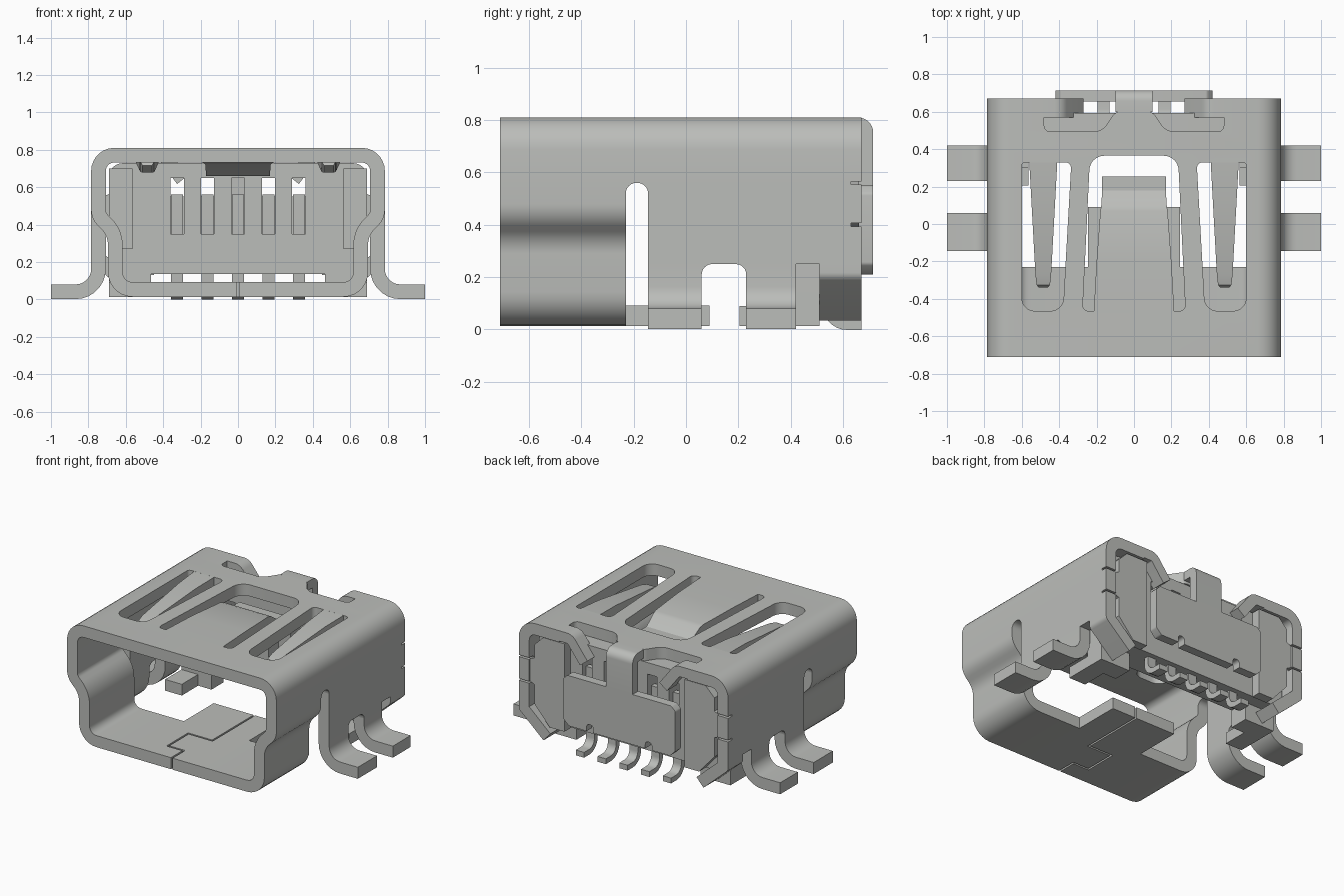
import bpy, bmesh, math
from mathutils import Vector

if "Cube" in bpy.data.objects:
    bpy.data.objects.remove(bpy.data.objects["Cube"], do_unlink=True)

metal = bpy.data.materials.new("brushed grey")
metal.use_nodes = True
GREY = (0.50, 0.51, 0.49, 1)
metal.diffuse_color = GREY
metal.node_tree.nodes["Principled BSDF"].inputs["Base Color"].default_value = GREY
T = 0.078          # sheet thickness


def fillet(pts, r, closed=False, seg=7):
    """Round the corners of a 2D path; r is one radius or one per point."""
    n, out = len(pts), []
    P = [Vector(p) for p in pts]
    for i, p in enumerate(P):
        ri = r[i] if isinstance(r, (list, tuple)) else r
        if ri == 0 or (not closed and i in (0, n - 1)):
            out.append(p)
            continue
        a, b = (P[i - 1] - p), (P[(i + 1) % n] - p)
        half = a.angle(b) / 2
        d = min(ri / math.tan(half), a.length * 0.49, b.length * 0.49)
        rr = d * math.tan(half)
        a.normalize(); b.normalize()
        c = p + (a + b).normalized() * (rr / math.sin(half))
        s, e = p + a * d - c, p + b * d - c
        for k in range(seg + 1):
            out.append(c + s.slerp(e, k / seg).normalized() * rr if 0 < k < seg
                       else c + (s if k == 0 else e))
    return out


def new_object(name, bm):
    me = bpy.data.meshes.new(name)
    bm.to_mesh(me)
    bm.free()
    ob = bpy.data.objects.new(name, me)
    bpy.context.collection.objects.link(ob)
    return ob


def finish(ob, thick=0, mirror=False, cutters=()):
    """Apply mirror, thickness and cuts, then shade and colour."""
    if mirror:
        m = ob.modifiers.new("mirror", 'MIRROR')
        m.merge_threshold = 0.0005
    if thick:
        m = ob.modifiers.new("thickness", 'SOLIDIFY')
        m.thickness, m.offset, m.use_even_offset = thick, -1, True
    for c in cutters:
        m = ob.modifiers.new("cut", 'BOOLEAN')
        m.operation, m.object, m.solver = 'DIFFERENCE', c, 'EXACT'
    dg = bpy.context.evaluated_depsgraph_get()
    me = bpy.data.meshes.new_from_object(ob.evaluated_get(dg))
    ob.modifiers.clear()
    ob.data = me
    me.materials.clear()
    me.materials.append(metal)
    for c in cutters:
        bpy.data.objects.remove(c, do_unlink=True)
    bpy.ops.object.select_all(action='DESELECT')
    ob.select_set(True)
    bpy.context.view_layer.objects.active = ob
    bpy.ops.object.shade_smooth_by_angle(angle=math.radians(32))
    return ob


def prism(name, pts, lo, hi, axis='z'):
    """Extrude a closed 2D outline along z (outline x,y) or y (outline x,z)."""
    bm = bmesh.new()
    put = (lambda p, h: (p[0], p[1], h)) if axis == 'z' else (lambda p, h: (p[0], h, p[1]))
    f = bm.faces.new([bm.verts.new(put(p, lo)) for p in pts])
    ext = bmesh.ops.extrude_face_region(bm, geom=[f])
    move = (0, 0, hi - lo) if axis == 'z' else (0, hi - lo, 0)
    bmesh.ops.translate(bm, vec=move, verts=[v for v in ext["geom"] if isinstance(v, bmesh.types.BMVert)])
    bmesh.ops.recalc_face_normals(bm, faces=bm.faces)
    return new_object(name, bm)


def rect(x0, x1, z0, z1):
    return [(x0, z0), (x1, z0), (x1, z1), (x0, z1)]


def block(name, x, y, z, **kw):
    return finish(prism(name, rect(*x, *z), *y, axis='y'), **kw)


def strips(bm, path, ys):
    """Sweep an x,z path through the given y stations."""
    rows = [[bm.verts.new((p[0], y, p[1])) for p in path] for y in ys]
    for a, b in zip(rows, rows[1:]):
        for i in range(len(path) - 1):
            bm.faces.new((a[i], a[i + 1], b[i + 1], b[i]))


def ribbon(name, pts, thick, cx=0, mirror=False):
    """Bent strip from (y, z, half width) points."""
    bm = bmesh.new()
    rows = [[bm.verts.new((cx + s * w, y, z)) for s in (-1, 1)] for y, z, w in pts]
    for a, b in zip(rows, rows[1:]):
        bm.faces.new((a[0], a[1], b[1], b[0]))
    return finish(new_object(name, bm), thick, mirror)


# Folded shell: half the surface, mirrored and thickened
W, TOP, FLOOR = 0.785, 0.81, 0.014
rear = [-0.145, 0.06, 0.23, 0.42, 0.51, 0.67]
bm = bmesh.new()
strips(bm, fillet([(0, TOP), (W, TOP), (W, 0.56)], 0.145), [-0.71, -0.23] + rear)
strips(bm, fillet([(W, 0.56), (W, 0.43), (0.695, 0.34), (0.695, FLOOR), (0.245, FLOOR), (0, FLOOR)],
                  [0, 0.12, 0.12, 0.13, 0, 0]), [-0.71, -0.23])
strips(bm, [(0.245, FLOOR), (0, FLOOR)], [-0.23, 0.09])
strips(bm, [(W, 0.56), (W, 0.25)], rear)
for y0, y1 in ((-0.145, 0.06), (0.23, 0.42)):
    strips(bm, fillet([(W, 0.25), (W, 0.08), (1.0, 0.08)], 0.09), [y0, y1])
strips(bm, fillet([(W, 0.25), (W, 0.20), (0.60, 0.035)], 0.04), [0.51, 0.67])
bmesh.ops.remove_doubles(bm, verts=bm.verts, dist=0.0003)
shell = new_object("shell", bm)

# Openings in the roof, seam in the floor
cuts = [prism("latch_opening", fillet([(-0.275, -0.465), (0.275, -0.465), (0.235, 0.365), (-0.235, 0.365)],
                                      [0.03, 0.03, 0.08, 0.08], True), 0.6, 1)]
for s in (-1, 1):
    side = fillet([(0.38, -0.465), (0.60, -0.465), (0.60, 0.33), (0.335, 0.33)], [0.07, 0.07, 0.02, 0.03], True)
    cuts.append(prism("spring_opening", [(s * p[0], p[1]) for p in side], 0.6, 1))
    back = fillet([(0, 0.60), (0.10, 0.60), (0.17, 0.495), (0.48, 0.495), (0.48, 0.8), (0, 0.8)],
                  [0, 0.05, 0.08, 0.03, 0, 0], True)
    cuts.append(prism("rear_opening", [(s * p[0], p[1]) for p in back], 0.6, 1))
    for z in (0.40, 0.56):
        cuts.append(prism("tab_slit", rect(s * 0.76 - 0.1, s * 0.76 + 0.1, z - 0.006, z + 0.006), 0.63, 0.8, 'y'))
g = 0.006
for x0, x1, y0, y1 in ((0, 0, -0.8, -0.58), (-0.12, 0, -0.58, -0.58), (-0.12, -0.12, -0.58, -0.36),
                       (-0.12, 0.06, -0.36, -0.36), (0.06, 0.06, -0.36, 0.2)):
    cuts.append(prism("seam", rect(x0 - g, x1 + g, y0 - g, y1 + g), -0.1, 0.2))
finish(shell, T, True, cuts)

# Rounded webs in the side slots and notches
for s in (-1, 1):
    for i, (y0, y1, z) in enumerate(((-0.23, -0.145, 0.56), (0.06, 0.23, 0.25))):
        for e, d in ((y0, 1), (y1, -1)):
            r = 0.04
            arc = [(e + d * r * (1 - math.cos(a)), z - r + r * math.sin(a))
                   for a in [k * math.pi / 12 for k in range(7)]]
            bm = bmesh.new()
            f = bm.faces.new([bm.verts.new((s * (W - T), y, zz)) for y, zz in arc + [(e, z)]])
            ext = bmesh.ops.extrude_face_region(bm, geom=[f])
            bmesh.ops.translate(bm, vec=(s * T, 0, 0),
                                verts=[v for v in ext["geom"] if isinstance(v, bmesh.types.BMVert)])
            bmesh.ops.recalc_face_normals(bm, faces=bm.faces)
            finish(new_object("slot_corner", bm))

# Spring tongues in the roof
ribbon("latch_tongue", [(-0.47, TOP, 0.215), (-0.2, TOP, 0.20), (0.07, 0.80, 0.18), (0.10, 0.79, 0.175),
                        (0.18, 0.735, 0.17), (0.255, 0.735, 0.17)], 0.075)
ribbon("spring_tongue", [(-0.34, 0.715, 0.025), (-0.325, 0.735, 0.036), (-0.27, 0.75, 0.042),
                         (0.15, 0.80, 0.065), (0.335, TOP, 0.075)], 0.06, 0.485, True)

# Rear cover: strap folded over the back, plate, curled wings, corner plates
ribbon("rear_strap", [(p[0], p[1], 0.10) for p in fillet([(0.598, TOP), (0.715, TOP), (0.715, 0.54)], 0.11)], 0.06)
plate = [(-0.42, 0.25), (-0.38, 0.21), (0.38, 0.21), (0.42, 0.25), (0.42, 0.52), (0.39, 0.55), (-0.39, 0.55), (-0.42, 0.52)]
notches = [prism("notch", fillet(rect(x - 0.025, x + 0.025, 0.1, 0.26), [0, 0, 0.022, 0.022], True), 0.5, 0.9, 'y')
           for x in (-0.22, 0.22)]
finish(prism("rear_plate", fillet(plate, 0.02, True, 3), 0.655, 0.715, 'y'), cutters=notches)
bm = bmesh.new()
strips(bm, fillet([(0.27, 0.66), (0.385, TOP), (0.485, TOP)], 0.08), [0.57, 0.67])
finish(new_object("rear_wing", bm), 0.07, True)
corner = [(0.45, 0.13), (0.56, 0.13), (0.675, 0.26), (0.675, 0.39), (0.72, 0.41), (0.72, 0.55),
          (0.675, 0.57), (0.675, 0.66), (0.61, 0.725), (0.45, 0.725)]
finish(prism("corner_plate", corner, 0.595, 0.66, 'y'), mirror=True)

# Inner carrier with contact slots, and its feet
PINS = [-0.326, -0.163, 0, 0.163, 0.326]
slots = [prism("slot", rect(x - 0.036, x + 0.036, 0.35, 0.65), 0.2, 0.9, 'y') for x in PINS]
outline = fillet(rect(-0.688, 0.688, 0.135, 0.728), [0, 0, 0.07, 0.07], True)
finish(prism("carrier", outline, 0.38, 0.594, 'y'), cutters=slots)
block("carrier_foot", (0.465, 0.69), (0.38, 0.51), (0.014, 0.135), mirror=True)
block("carrier_rail", (0.565, 0.69), (0.205, 0.38), (0.014, 0.09), mirror=True)
block("carrier_shoulder", (0.565, 0.69), (0.30, 0.38), (0.27, 0.70), mirror=True)

# Contact pins
for x in PINS:
    bend = fillet([(0.56, 0.56), (0.56, 0.035), (0.67, 0.035)], 0.06)
    ribbon("contact_pin", [(p[0], p[1], 0.031) for p in bend], 0.036, x)
